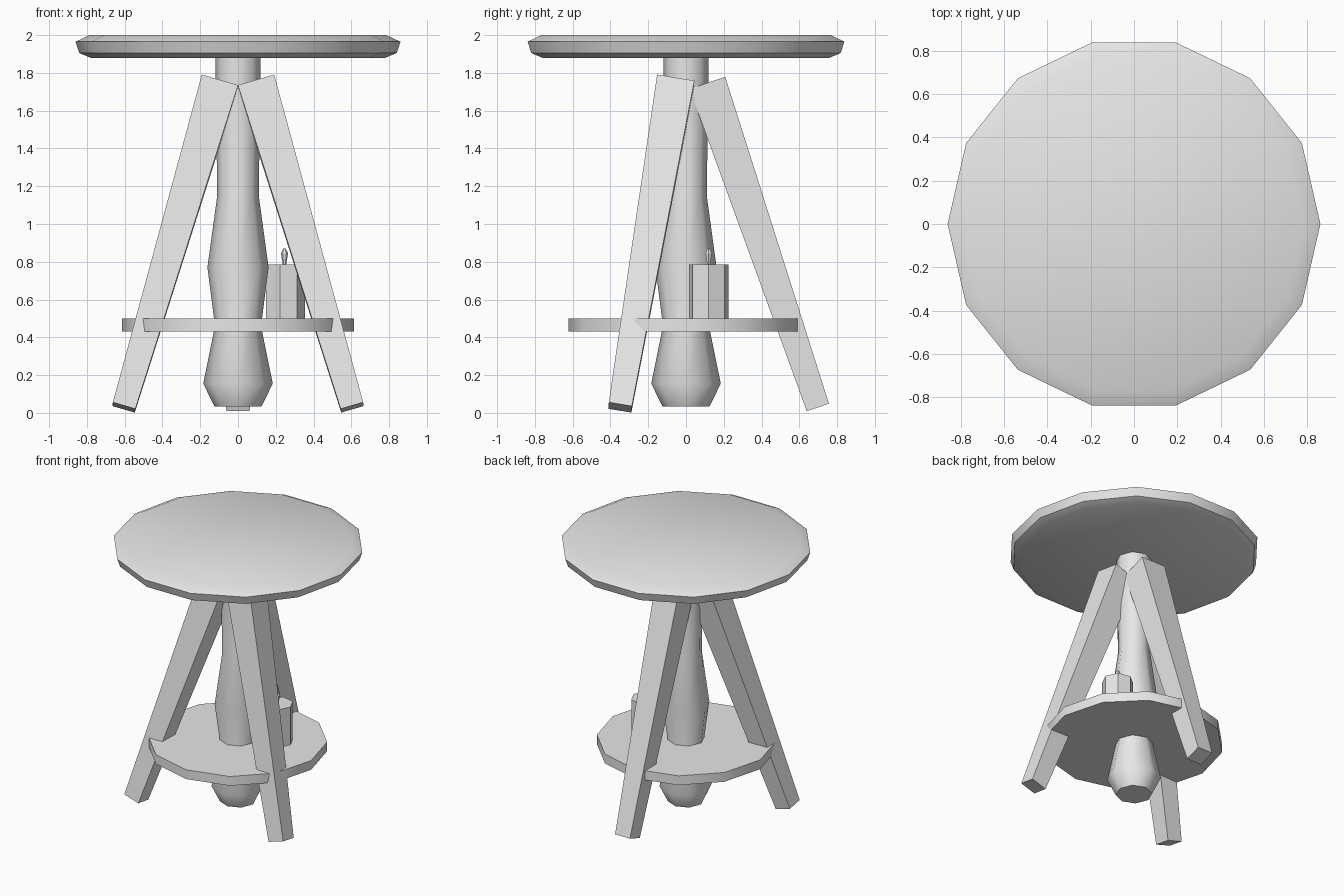
import bpy, bmesh, math
from mathutils import Vector

old = bpy.data.objects.get("Cube")
if old:
    bpy.data.objects.remove(old, do_unlink=True)

grey = bpy.data.materials.new("plain_grey")
grey.use_nodes = True
COLOUR = (0.8, 0.8, 0.8, 1)
grey.diffuse_color = COLOUR
grey.node_tree.nodes["Principled BSDF"].inputs["Base Color"].default_value = COLOUR


def finish(name, bm, smooth=None):
    bmesh.ops.recalc_face_normals(bm, faces=bm.faces)
    mesh = bpy.data.meshes.new(name)
    bm.to_mesh(mesh)
    bm.free()
    mesh.materials.append(grey)
    ob = bpy.data.objects.new(name, mesh)
    bpy.context.collection.objects.link(ob)
    if smooth:
        bpy.ops.object.select_all(action='DESELECT')
        ob.select_set(True)
        bpy.context.view_layer.objects.active = ob
        bpy.ops.object.shade_smooth_by_angle(angle=math.radians(smooth))
    return ob


def turned(name, profile, sides, centre=(0, 0), smooth=None):
    """Polygonal solid from (radius, height) rings, capped at both ends."""
    bm = bmesh.new()
    rings = []
    for r, z in profile:
        angles = [math.tau * i / sides for i in range(sides)]
        rings.append([bm.verts.new((centre[0] + r * math.cos(a),
                                    centre[1] + r * math.sin(a), z)) for a in angles])
    for low, high in zip(rings, rings[1:]):
        for i in range(sides):
            j = (i + 1) % sides
            bm.faces.new((low[i], low[j], high[j], high[i]))
    bm.faces.new(rings[0][::-1])
    bm.faces.new(rings[-1])
    return finish(name, bm, smooth)


def leg(name, azimuth):
    """Square tapered leg, leaning without twist from foot to post."""
    a = math.radians(azimuth)
    out = Vector((math.cos(a), math.sin(a), 0))
    foot = out * 0.698 + Vector((0, 0, 0.029))
    head = out * 0.113 + Vector((0, 0, 1.747))
    axis = head - foot
    turn = Vector((0, 0, 1)).rotation_difference(axis)
    bm = bmesh.new()
    bmesh.ops.create_cube(bm, size=1)
    for v in bm.verts:
        width, start = (0.2, head) if v.co.z > 0 else (0.124, foot)
        v.co = start + turn @ Vector((v.co.x * width, v.co.y * width, 0))
    return finish(name, bm)


# Round top with chamfered rim
turned("table_top", [(0.78, 1.88), (0.84, 1.905), (0.86, 1.965), (0.785, 2.0)], 14, smooth=30)

# Turned central post
turned("centre_post", [(0.125, 0.035), (0.184, 0.155), (0.122, 0.46), (0.162, 0.77),
                       (0.11, 1.15), (0.12, 1.89)], 8, smooth=50)

# Lower shelf
turned("lower_shelf", [(0.615, 0.43), (0.615, 0.5)], 12, centre=(0, -0.006), smooth=31)

# Three splayed legs
for label, azimuth in (("back_leg", 90), ("front_right_leg", 210), ("front_left_leg", 330)):
    leg(label, azimuth)

# Candle standing on the shelf
spot = (0.246, 0.12)
turned("candle", [(0.108, 0.49), (0.108, 0.785)], 7, centre=spot)
turned("candle_flame", [(0.008, 0.78), (0.019, 0.845), (0.006, 0.87)], 6, centre=spot)
